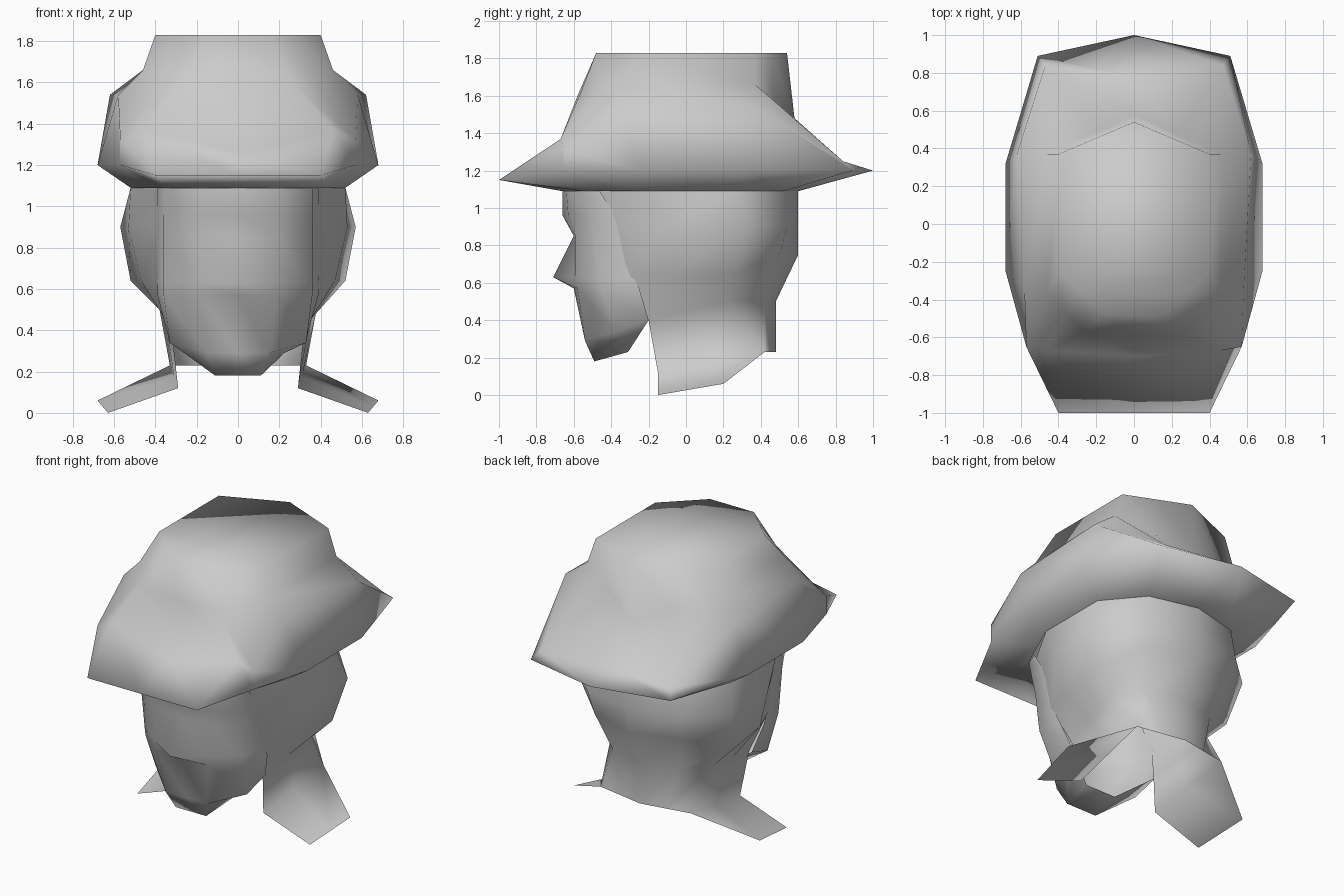
import bpy, bmesh
from mathutils import Vector

if "Cube" in bpy.data.objects:
    bpy.data.objects.remove(bpy.data.objects["Cube"])

grey = bpy.data.materials.new("light grey")
grey.use_nodes = True
grey.diffuse_color = (0.6, 0.6, 0.6, 1)
grey.node_tree.nodes["Principled BSDF"].inputs["Base Color"].default_value = grey.diffuse_color

MID = ()        # a point halfway between its neighbours in the row
GAP = None      # no point: leaves a hole in the skin
HEAD_CENTRE = Vector((0, 0, 0.8))
BAND_HEIGHT = 1.09


def level(height, *points):
    """Points that share one height."""
    return [(*point, height) if point else point for point in points]


def fill_midpoints(row):
    return [Vector(row[i - 1]).lerp(Vector(row[i + 1]), 0.5) if point == MID else point
            for i, point in enumerate(row)]


def loft(name, rows, closed=False):
    """Skin half rows mirrored across x; a closed loft runs all round and is capped."""
    bm = bmesh.new()
    full = []
    for row in map(fill_midpoints, rows):
        half = [point and bm.verts.new(point) for point in row]
        mirrored = [vert and (bm.verts.new((-vert.co.x, vert.co.y, vert.co.z))
                              if vert.co.x else vert) for vert in half]
        full.append(half + mirrored[-2:0:-1] if closed else mirrored[:0:-1] + half)
    count = len(full[0])
    for lower, upper in zip(full, full[1:]):
        for i in range(count if closed else count - 1):
            j = (i + 1) % count
            corners = (lower[i], upper[i], upper[j], lower[j])
            if all(corners):
                bm.faces.new(corners)
    if closed:
        # cap in strips running from side to side
        top = full[-1]
        for k in range(count // 2):
            strip = (top[k], top[k + 1], top[-k - 1], top[-k])
            bm.faces.new(list(dict.fromkeys(strip)))
    bmesh.ops.remove_doubles(bm, verts=bm.verts, dist=0.001)
    bmesh.ops.recalc_face_normals(bm, faces=bm.faces)
    # open sheets must face away from the middle of the head
    if sum(face.normal.dot(face.calc_center_median() - HEAD_CENTRE) for face in bm.faces) < 0:
        bmesh.ops.reverse_faces(bm, faces=bm.faces)
    mesh = bpy.data.meshes.new(name)
    bm.to_mesh(mesh)
    bm.free()
    mesh.materials.append(grey)
    mesh.shade_smooth()
    bpy.context.collection.objects.link(bpy.data.objects.new(name, mesh))


# Hat: each row runs from the back round to the front
headband = level(BAND_HEIGHT, (0, .6), (.32, .52), (.52, .28), (.52, -.2),
                 MID, (.36, -.55), (0, -.66))
brim_edge = (level(1.2, (0, 1), (.51, .89), (.68, .32), (.68, -.25), (.57, -.65))
             + level(1.15, (.4, -1), (0, -1)))
brim_fold = (level(1.25, (0, .78), (.47, .84))
             + level(1.54, (.62, .37), (.58, -.36))
             + [(.57, -.65, 1.32), (.46, -.67, 1.37), (0, -.7, 1.26)])
crown_wall = (level(1.48, (0, .58), MID)
              + level(1.66, (.46, .37), (.46, -.37), MID)
              + level(1.6, (.26, -.57), (0, -.58)))
crown_top = level(1.83, (0, .54), MID, (.4, .37), (.4, -.25), MID, (.16, -.48), (0, -.48))
loft("hat", [headband, brim_edge, brim_fold, crown_wall, crown_top], closed=True)

# Back of the head, running down the neck into the two collar flaps
head_top = headband[:4] + level(BAND_HEIGHT, (.35, -.5))
ears = level(.9, (0, .6), (.34, .54), (.57, .33), (.53, -.1), (.37, -.4))
skull_base = (level(.75, (0, .6), (.32, .5))
              + level(.64, (.52, .24), (.47, -.1), (.39, -.3)))
nape = level(.5, (0, .48), (.24, .42), (.38, .23), MID) + [(.32, -.2, .4)]
neck_edge = level(.23, (0, .48), MID, (.33, .42), MID) + [(.29, -.15, .12)]
flap_tips = [GAP, GAP, (.68, .2, .06), MID, (.63, -.15, 0)]
loft("head_back_and_collar", [head_top, ears, skull_base, nape, neck_edge, flap_tips])

# Face: height, then how far forward the centre, cheek, temple and jaw lie
FACE_HALF_WIDTHS = (0, .19, .36, .39)
face = [level(height, *((x, -depth) for x, depth in zip(FACE_HALF_WIDTHS, depths)))
        for height, *depths in (
            (BAND_HEIGHT, .66, .64, .55, .46),   # brow
            (.96, .66, .63, .52, .38),           # eyes
            (.85, .6, .59, .49, .34),            # nose bridge
            (.63, .71, .59, .46, .28),           # nose tip
            (.57, .6, .58, .45, .25))]           # under the nose
jaw = (.34, -.2, .4)
mouth = level(.29, (0, -.54), (.15, -.54)) + [(.33, -.38, .34), jaw]
chin = level(.18, (0, -.49), (.11, -.49)) + [MID, jaw]
throat = level(.23, (0, -.31), (.11, -.31)) + [MID, jaw]
loft("face", face + [mouth, chin, throat])
